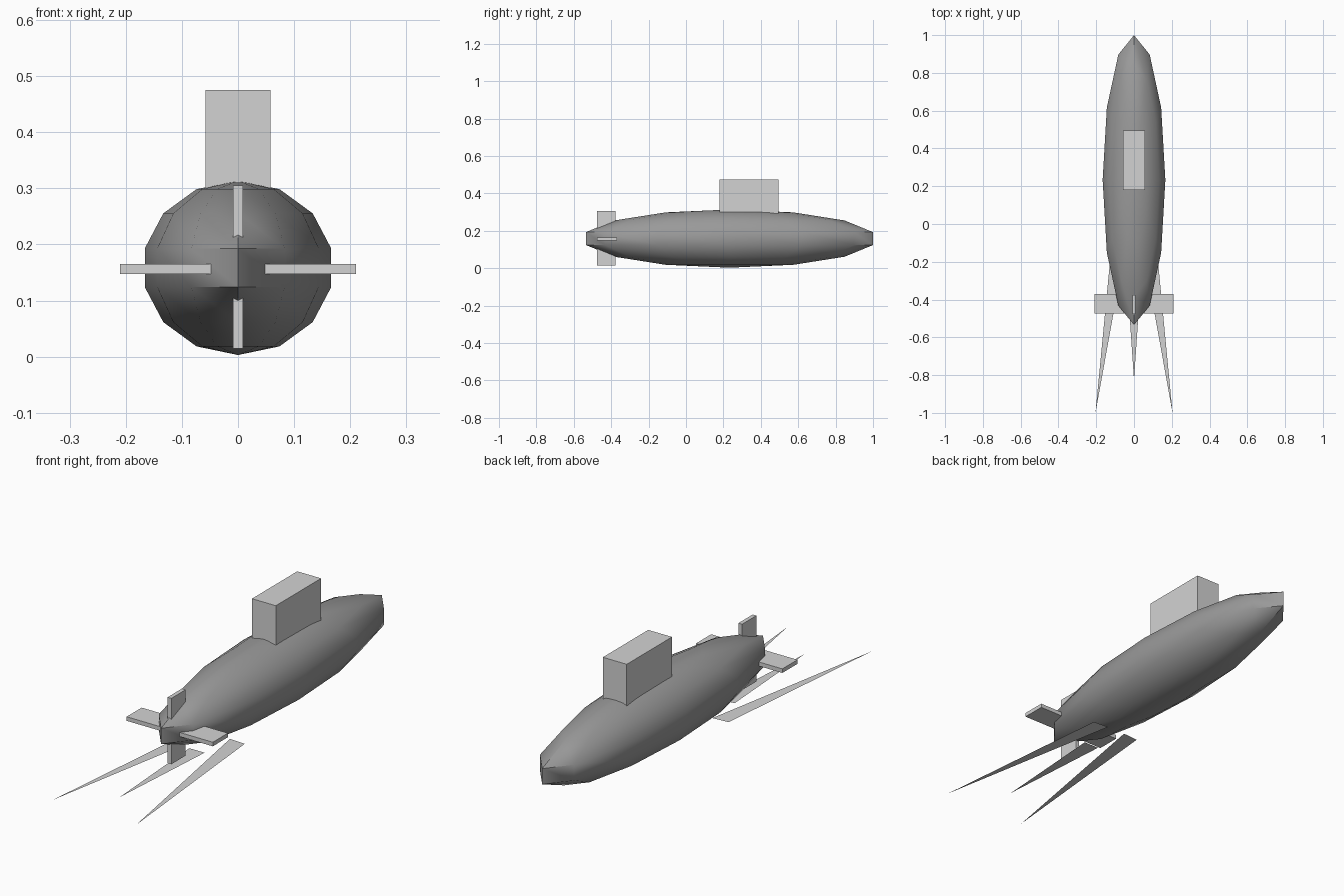
import bpy, bmesh, math
from mathutils import Matrix, Vector

if "Cube" in bpy.data.objects:
    bpy.data.objects.remove(bpy.data.objects["Cube"])


def material(name, v):
    m = bpy.data.materials.new(name)
    m.diffuse_color = (v, v, v, 1)
    m.use_nodes = True
    m.node_tree.nodes["Principled BSDF"].inputs["Base Color"].default_value = m.diffuse_color
    return m


dark = material("dark_grey", 0.32)
light = material("light_grey", 0.65)


def add(name, bm, mat):
    me = bpy.data.meshes.new(name)
    bm.to_mesh(me)
    bm.free()
    me.materials.append(mat)
    ob = bpy.data.objects.new(name, me)
    bpy.context.collection.objects.link(ob)
    return ob


def box(name, lo, hi, mat):
    lo, hi = Vector(lo), Vector(hi)
    bm = bmesh.new()
    bmesh.ops.create_cube(bm, size=1, matrix=Matrix.Translation((lo + hi) / 2)
                          @ Matrix.Diagonal((*(hi - lo), 1)))
    return add(name, bm, mat)


def spike(name, pts):
    bm = bmesh.new()
    bm.faces.new([bm.verts.new((x, y, 0)) for x, y in pts])
    bmesh.ops.recalc_face_normals(bm, faces=bm.faces)
    for f in bm.faces:
        if f.normal.z < 0:
            f.normal_flip()
    return add(name, bm, light)


# hull: low-poly sphere stretched along y
bm = bmesh.new()
bmesh.ops.create_uvsphere(bm, u_segments=12, v_segments=7, radius=1)
bmesh.ops.transform(bm, verts=bm.verts, matrix=Matrix.Translation((0, 0.2325, 0.1585))
                    @ Matrix.Diagonal((0.1703, 0.787, 0.1555, 1)))
hull = add("hull", bm, dark)
bpy.context.view_layer.objects.active = hull
hull.select_set(True)
bpy.ops.object.shade_smooth_by_angle(angle=math.radians(40))
hull.select_set(False)

# tower on top of the hull
box("tower", (-0.058, 0.18, 0.2), (0.058, 0.495, 0.475), light)

# crossed tail fins
box("horizontal_fin", (-0.21, -0.475, 0.147), (0.21, -0.37, 0.165), light)
box("vertical_fin", (-0.009, -0.477, 0.015), (0.009, -0.377, 0.305), light)

# flat wake spikes on the ground plane
for side, label in ((1, "right"), (-1, "left")):
    spike(label + "_wake", [(side * 0.204, -1.0), (side * 0.12, -0.125), (side * 0.045, -0.12)])
spike("middle_wake", [(0, -0.825), (0.037, -0.285), (-0.037, -0.285)])
